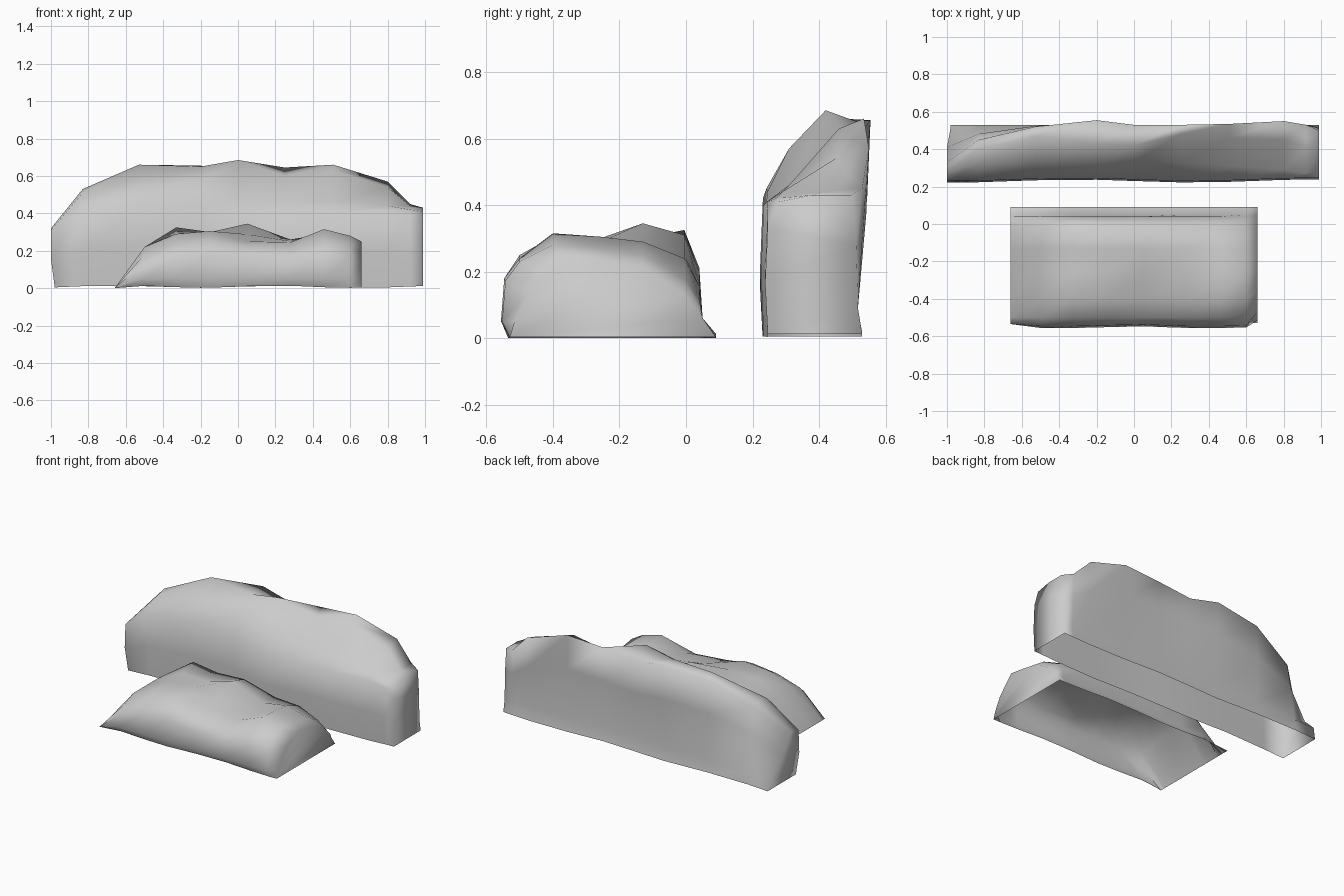
import bpy
import bmesh
import math

if "Cube" in bpy.data.objects:
    bpy.data.objects.remove(bpy.data.objects["Cube"])


def loft(name, sections, cap_left, cap_right):
    """Skin a row of open arch profiles into a shell with an open underside."""
    bm = bmesh.new()
    rows = [[bm.verts.new(p) for p in s] for s in sections]
    for a, b in zip(rows, rows[1:]):
        for i in range(len(a) - 1):
            bm.faces.new((a[i], b[i], b[i + 1], a[i + 1]))
    if cap_left:
        bm.faces.new(rows[0])
    if cap_right:
        bm.faces.new(rows[-1][::-1])
    bmesh.ops.recalc_face_normals(bm, faces=bm.faces)
    bmesh.ops.triangulate(bm, faces=[f for f in bm.faces if len(f.verts) > 4])
    mesh = bpy.data.meshes.new(name)
    bm.to_mesh(mesh)
    bm.free()
    obj = bpy.data.objects.new(name, mesh)
    bpy.context.collection.objects.link(obj)
    bpy.ops.object.select_all(action='DESELECT')
    obj.select_set(True)
    bpy.context.view_layer.objects.active = obj
    bpy.ops.object.shade_smooth_by_angle(angle=math.radians(100))
    return obj


# Tall back rock: x, shoulder z, ledge y/z, crest y/z, rear edge y/z
back_stations = [
    (-1.00, .31, .28, .32, .30, .32, .33, .29),
    (-.83, .42, .32, .51, .40, .53, .45, .50),
    (-.53, .45, .33, .55, .47, .66, .52, .63),
    (-.20, .44, .31, .57, .43, .65, .555, .655),
    (.00, .37, .33, .48, .42, .685, .53, .62),
    (.25, .40, .33, .47, .48, .60, .53, .645),
    (.51, .40, .31, .46, .46, .63, .535, .66),
    (.80, .41, .29, .44, .45, .54, .55, .57),
    (.92, .39, .27, .42, .41, .44, .53, .45),
    (.99, .33, .28, .41, .38, .43, .50, .43),
]
sections = []
for x, zs, ym, zm, yc, zc, yb, zb in back_stations:
    fy = .238 - .008 * math.sin(x * 5)
    foot = max(-.98, min(.99, x))
    base = .008 + .006 * math.sin(x * 7)
    sections.append([
        (foot, fy, base), (x, fy - .008, zs * .5), (x, fy, zs), (x, ym, zm),
        (x, yc, zc), (x, yb, zb), (x, yb * .6 + .53 * .4, zb * .65),
        (foot, .517, .09), (foot, .53, base)])
loft("back_rock", sections, True, True)

# Low front rock: x, front shoulder z, middle z, rear z, rear crest z
front_stations = [
    (-.66, 0, 0, 0, 0),
    (-.50, .18, .22, .22, .20),
    (-.33, .23, .29, .30, .325),
    (-.15, .25, .305, .29, .30),
    (.05, .22, .25, .345, .31),
    (.28, .20, .245, .26, .25),
    (.46, .24, .315, .29, .24),
    (.60, .23, .28, .25, .18),
    (.66, .18, .25, .21, .13),
]
sections = []
for x, zf, zm, zr, zc in front_stations:
    k = 0 if zf == 0 else 1
    fy = -.535 - .012 * k * abs(math.sin(x * 4))
    r = .07 if x > .65 else 0     # rounds the right front corner
    base = .008 + .006 * math.sin(x * 8) if k else 0
    sections.append([
        (x, -.53, base), (x, fy - .01 * k + r * .5, .05 * k),
        (x, fy + r, zf * .75), (x, -.50 + r, zf), (x, -.40 + r / 2, zm),
        (x, -.26, (zm * .6 + zr * .4)), (x, -.13, zr), (x, -.005, zc),
        (x, .04, zc * .65), (x, .05, .06 * k), (x, .09, base)])
loft("front_rock", sections, False, True)
